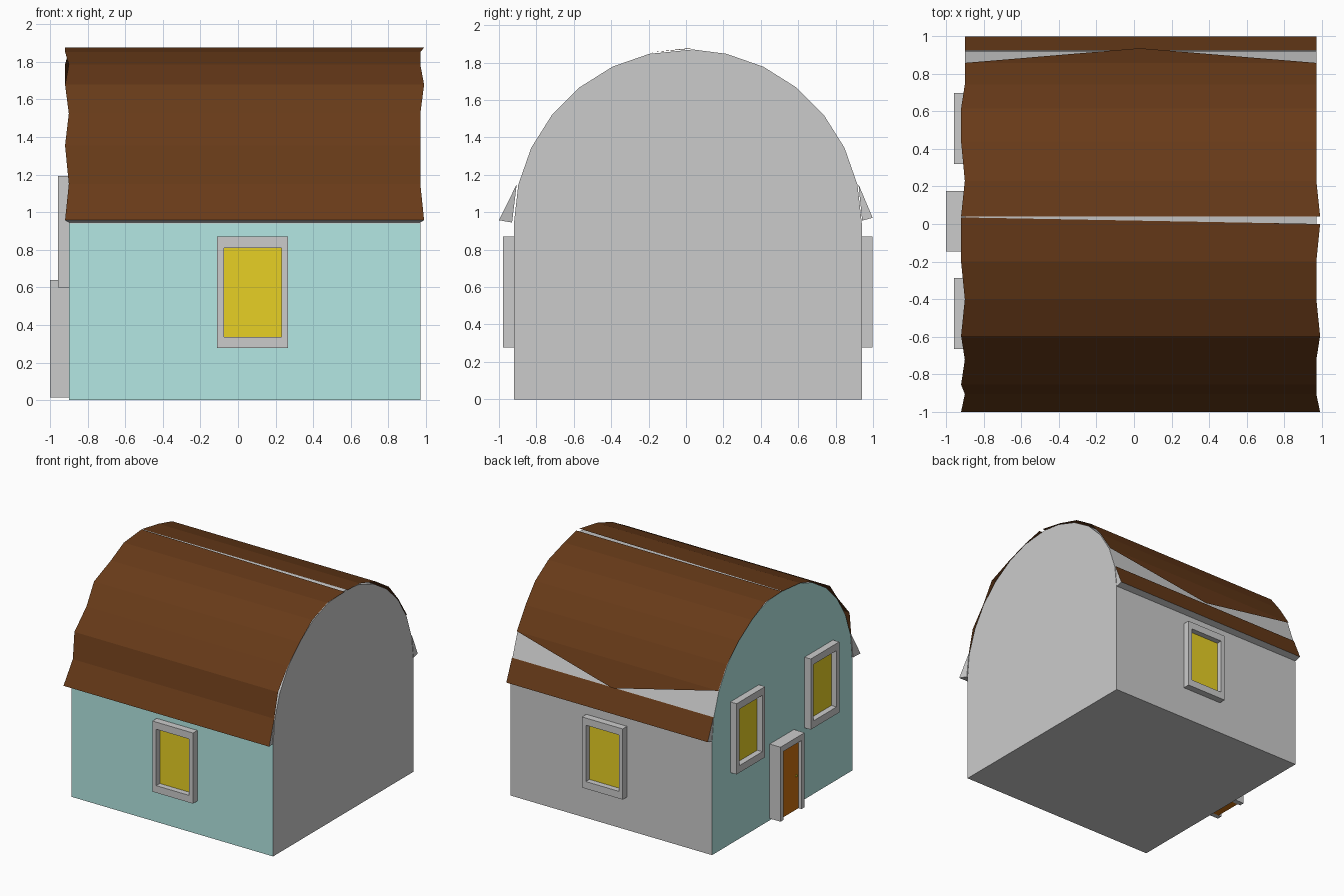
import bpy, bmesh, math

if "Cube" in bpy.data.objects:
    bpy.data.objects.remove(bpy.data.objects["Cube"])


def mat(name, rgb):
    m = bpy.data.materials.new(name)
    m.diffuse_color = (*rgb, 1)
    m.use_nodes = True
    m.node_tree.nodes["Principled BSDF"].inputs["Base Color"].default_value = m.diffuse_color
    return m


TEAL = mat("teal_wall", (0.452, 0.80, 0.773))
BROWN = mat("brown_roof", (0.138, 0.043, 0.0095))
DOOR = mat("brown_door", (0.60, 0.16, 0.005))
YELLOW = mat("yellow_glass", (0.80, 0.63, 0.018))
GREY = mat("plain_grey", (0.8, 0.8, 0.8))


def make(name, verts, faces, mats=(), idx=None, loc=(0, 0, 0), turn=0, fix=True):
    me = bpy.data.meshes.new(name)
    me.from_pydata(verts, [], faces)
    for m in mats:
        me.materials.append(m)
    if idx:
        for p, i in zip(me.polygons, idx):
            p.material_index = i
    if fix:
        bm = bmesh.new()
        bm.from_mesh(me)
        bmesh.ops.recalc_face_normals(bm, faces=bm.faces)
        bm.to_mesh(me)
        bm.free()
    ob = bpy.data.objects.new(name, me)
    ob.location = loc
    ob.rotation_euler.z = math.radians(turn)
    bpy.context.collection.objects.link(ob)
    return ob


# House body: arched profile (14-sided half circle) extruded along x
XL, XR, CY, CZ, R = -0.90, 0.97, 0.01, 0.94, 0.93
prof = [(CY - R, 0)]
prof += [(CY - R * math.cos(math.pi * i / 14), CZ + R * math.sin(math.pi * i / 14)) for i in range(15)]
prof += [(CY + R, 0)]
prof[8] = (0.037, CZ + R)  # ridge sits slightly to the rear
n = len(prof)
verts = [(XL, y, z) for y, z in prof] + [(XR, y, z) for y, z in prof]
faces = [list(range(n)), list(range(n, 2 * n))]
faces += [[i, (i + 1) % n, (i + 1) % n + n, i + n] for i in range(n)]
make("house_body", verts, faces, [GREY, TEAL], [1, 0, 1] + [0] * (n - 1))


# Roof panels: each row is (y, z, left x, right x); ends waver in and out
def roof(name, rows, extra=(), flare=None, under=GREY):
    v, f, idx = [], [], []
    for y, z, a, b in rows:
        v += [(a, y, z), (b, y, z)]
    for i in range(len(rows) - 1):
        f.append([2 * i, 2 * i + 1, 2 * i + 3, 2 * i + 2])
        idx.append(0)
    for p in extra:
        f.append([len(v) - 2, len(v) - 1, len(v)])
        v.append(p)
        idx.append(0)
    if flare:
        # wedge-shaped underside of the eave, rows 0 (lip) and 1 (top)
        k = len(v)
        v += [(XL, *flare), (XR, *flare)]
        f += [[0, k, k + 1, 1], [0, 2, k], [1, k + 1, 3], [2, 3, k + 1, k]]
        idx += [1] * 4
    return make(name, v, f, [BROWN, under], idx)


front = roof("front_roof", [
    (-1.0, 0.957, -0.92, 0.99), (-0.905, 1.15, -0.90, 0.97),
    (-0.855, 1.354, -0.92, 0.97), (-0.722, 1.525, -0.90, 0.97),
    (-0.595, 1.678, -0.92, 0.99), (-0.40, 1.785, -0.90, 0.97),
    (-0.20, 1.853, -0.92, 0.97), (0.035, 1.875, -0.92, 0.99)],
    flare=(-0.93, 0.945))
front.data.vertices[15].co.y = 0.0  # tapering slit along the ridge

# Rear panel narrows to a point at its bottom edge
roof("rear_roof", [
    (0.04, 1.875, -0.92, 0.99), (0.23, 1.852, -0.90, 0.97),
    (0.44, 1.788, -0.92, 0.97), (0.614, 1.678, -0.92, 0.97),
    (0.742, 1.525, -0.90, 0.97), (0.857, 1.347, -0.90, 0.97)],
    extra=[(0.03, 0.935, 1.15)])
roof("rear_eave", [(0.998, 0.97, -0.90, 0.97), (0.922, 1.15, -0.90, 0.97)],
     flare=(0.942, 0.955), under=GREY)


# Frames face -y locally: quads swept between an outer and an inner outline
def frame(name, w, z0, z1, bx, bz, depth, loc, turn, sill, pane_y):
    h, g = w / 2, w / 2 - bx
    outer = [(-h, z0), (-h, z1), (h, z1), (h, z0)]
    zi = z0 + bz if sill else z0
    inner = [(-g, zi), (-g, z1 - bz), (g, z1 - bz), (g, zi)]
    v = [(x, y, z) for y in (-depth, 0) for ring in (outer, inner) for x, z in ring]
    f = []
    for i in range(4 if sill else 3):
        j = (i + 1) % 4
        f += [[i, j, j + 4, i + 4], [i + 8, j + 8, j + 12, i + 12],
              [i, j, j + 8, i + 8], [i + 4, j + 4, j + 12, i + 12]]
    if not sill:
        f += [[0, 4, 12, 8], [3, 7, 15, 11]]
    make(name + "_frame", v, f, loc=loc, turn=turn)
    pane = [(x, pane_y, z) for x, z in inner]
    pf = [[0, 3, 2, 1]]
    if not sill:
        # the door leaf is a slab with a visible bottom edge
        pane += [(-g, 0, z0), (g, 0, z0)]
        pf.append([0, 4, 5, 3])
    make(name + "_panel", pane, pf, [YELLOW if sill else DOOR],
         loc=loc, turn=turn, fix=False)


# Windows and door
for name, loc, turn, z0 in [
        ("front_window", (0.078, -0.92, 0), 0, 0.277),
        ("back_window", (0.078, 0.94, 0), 180, 0.277),
        ("left_window_rear", (-0.90, 0.508, 0), -90, 0.60),
        ("left_window_front", (-0.90, -0.475, 0), -90, 0.60)]:
    frame(name, 0.378, z0, z0 + 0.593, 0.036, 0.06, 0.058, loc, turn, True, -0.01)
frame("door", 0.32, 0.015, 0.64, 0.042, 0.05, 0.10, (-0.90, 0.015, 0), -90, False, -0.072)

# Door knob
bpy.ops.mesh.primitive_uv_sphere_add(segments=8, ring_count=6, radius=0.01,
                                     location=(-0.977, -0.07, 0.30))
knob = bpy.context.object
knob.name = "door_knob"
knob.data.materials.append(YELLOW)
